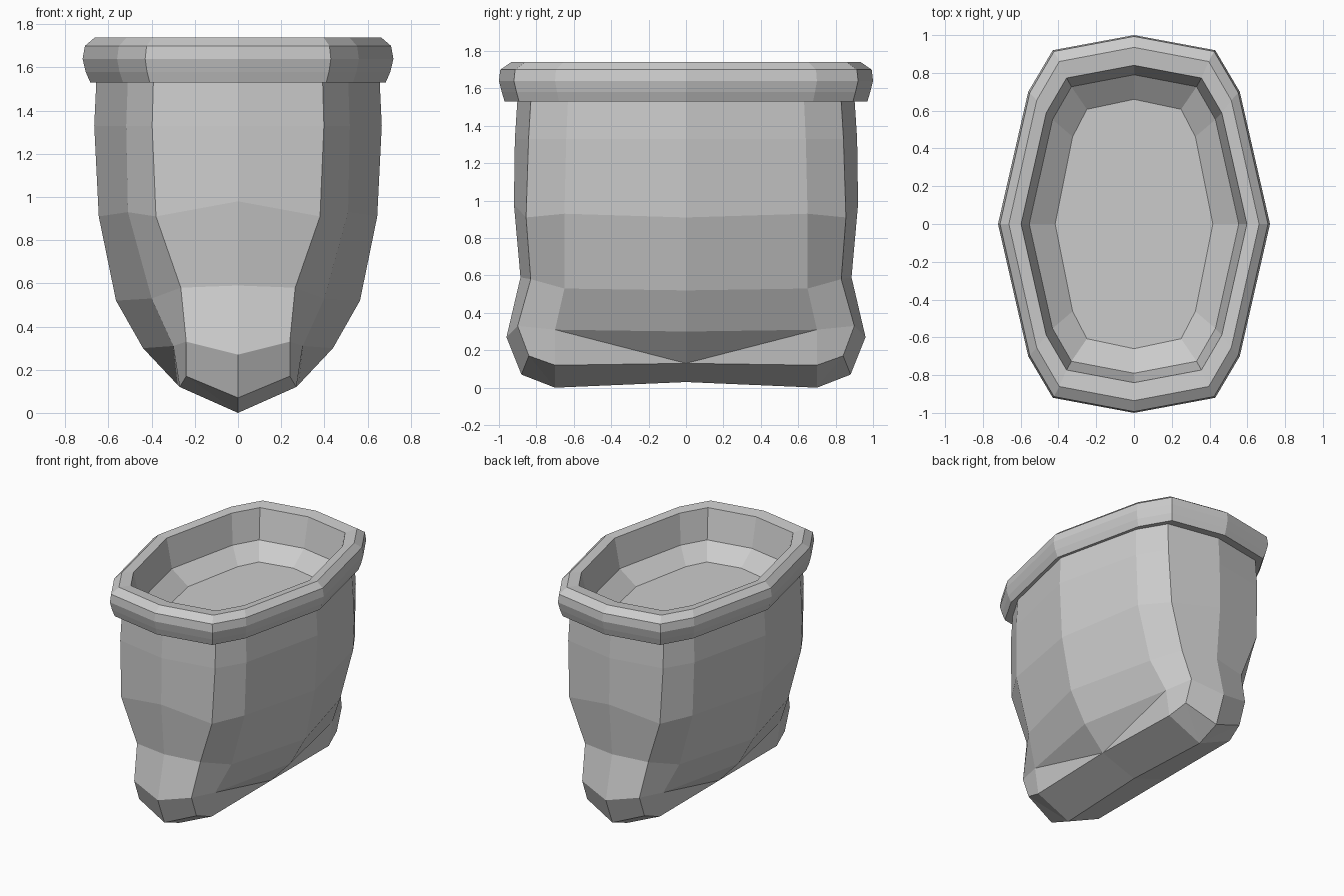
import bpy
import bmesh

default_cube = bpy.data.objects.get("Cube")
if default_cube:
    bpy.data.objects.remove(default_cube, do_unlink=True)

# Single stone grey finish
stone = bpy.data.materials.new("stone_grey")
stone.use_nodes = True
stone_colour = (0.6, 0.6, 0.6, 1.0)
stone.diffuse_color = stone_colour
stone.node_tree.nodes["Principled BSDF"].inputs["Base Color"].default_value = stone_colour

# Quarter outline of the rim: front middle, two corner points, side middle
OUTLINE = [(0, 1), (0.43, 0.92), (0.56, 0.7), (0.72, 0)]


def scaled_ring(scale_x, scale_y, height):
    """Quarter ring made by scaling the rim outline."""
    return [(x * scale_x, y * scale_y, height) for x, y in OUTLINE]


def full_ring(quarter):
    """Mirror a quarter ring to all four quadrants, in order around z."""
    front_right = [(x, -y, z) for x, y, z in quarter]
    back_right = [(x, y, z) for x, y, z in reversed(quarter[:-1])]
    right = front_right + back_right
    left = [(-x, y, z) for x, y, z in reversed(right[1:-1])]
    return right + left


def loft(name, quarters, cap_last=False):
    """Skin a stack of rings with flat faces."""
    mesh = bpy.data.meshes.new(name)
    bm = bmesh.new()
    rings = [[bm.verts.new(p) for p in full_ring(q)] for q in quarters]
    for lower, upper in zip(rings, rings[1:]):
        count = len(lower)
        for i in range(count):
            j = (i + 1) % count
            bm.faces.new((lower[i], lower[j], upper[j], upper[i]))
    if cap_last:
        bm.faces.new(rings[-1])
    # Collapsed ring points become triangles along the keel and flanks
    bmesh.ops.remove_doubles(bm, verts=bm.verts, dist=0.001)
    bmesh.ops.recalc_face_normals(bm, faces=bm.faces)
    bm.to_mesh(mesh)
    bm.free()
    mesh.materials.append(stone)
    part = bpy.data.objects.new(name, mesh)
    bpy.context.collection.objects.link(part)
    return part


# Body: keel, foot, waist and upper wall, from the bottom up
foot_tip = (0, 0.88, 0.07)
keel_end = (0, 0.7, 0)
flank_low = (0.28, 0, 0.13)
toe = [(0, 0.96, 0.27), (0.24, 0.9, 0.33), (0.3, 0.7, 0.31)]
body_rings = [
    [foot_tip, keel_end, keel_end, (0, 0, 0.03)],
    [foot_tip, (0.24, 0.84, 0.17), (0.27, 0.7, 0.12), flank_low],
    toe + [flank_low],
    toe + [(0.44, 0, 0.3)],
    [(0, 0.885, 0.59), (0.265, 0.83, 0.58), (0.4, 0.65, 0.53), (0.565, 0, 0.52)],
    [(0, 0.92, 0.98), (0.38, 0.855, 0.91), (0.51, 0.65, 0.93), (0.645, 0, 0.91)],
    scaled_ring(0.925, 0.915, 1.33),
    scaled_ring(0.91, 0.9, 1.56),
]
loft("vessel_body", body_rings)

# Rim: underside, rounded outer band, lip, then the hollow and its floor
rim_profile = [
    (0.88, 0.88, 1.54),
    (0.95, 0.97, 1.53),
    (0.98, 0.985, 1.58),
    (1, 1, 1.64),
    (0.985, 0.993, 1.7),
    (0.92, 0.935, 1.74),
    (0.83, 0.84, 1.73),
    (0.77, 0.79, 1.51),
    (0.58, 0.66, 1.41),
]
loft("rim_and_basin", [scaled_ring(*step) for step in rim_profile], cap_last=True)
